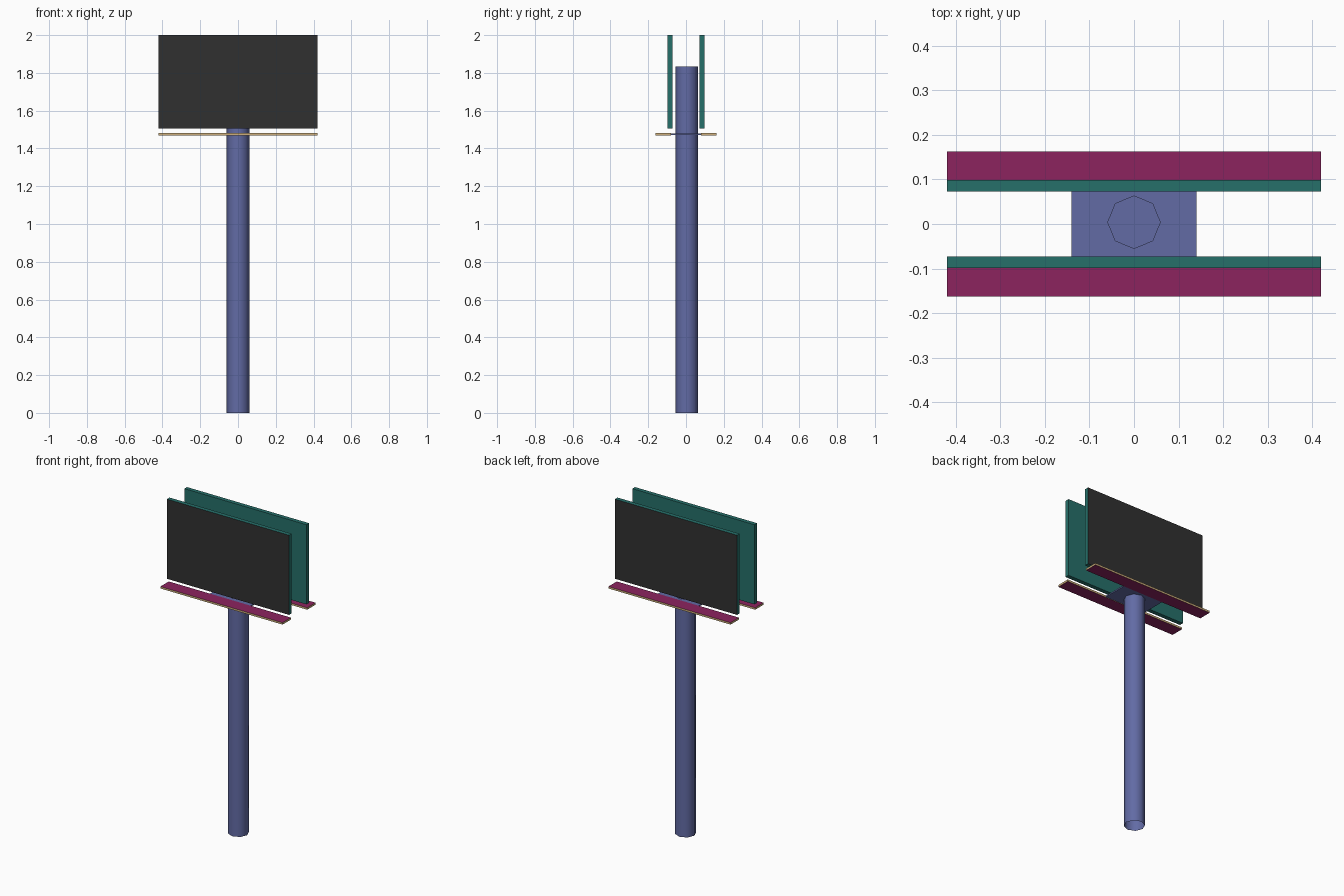
import bpy, bmesh, math

if "Cube" in bpy.data.objects:
    bpy.data.objects.remove(bpy.data.objects["Cube"])


def mat(name, r, g, b):
    lin = lambda c: (c / 255 / 12.92) if c < 11 else ((c / 255 + 0.055) / 1.055) ** 2.4
    m = bpy.data.materials.new(name)
    m.diffuse_color = (lin(r), lin(g), lin(b), 1)
    m.use_nodes = True
    m.node_tree.nodes["Principled BSDF"].inputs["Base Color"].default_value = m.diffuse_color
    return m


BLUE = mat("steel_blue", 98, 107, 165)
TEAL = mat("teal", 38, 112, 106)
BLACK = mat("panel_black", 48, 48, 48)
MAGENTA = mat("magenta", 140, 35, 95)
TAN = mat("tan_edge", 205, 175, 125)


def finish(bm, name, mats):
    me = bpy.data.meshes.new(name)
    bm.to_mesh(me)
    bm.free()
    for m in mats:
        me.materials.append(m)
    ob = bpy.data.objects.new(name, me)
    bpy.context.collection.objects.link(ob)
    return ob


def box(name, lo, hi, mats, rule=None):
    """Box between two corners; rule(normal) picks a material index."""
    bm = bmesh.new()
    bmesh.ops.create_cube(bm, size=1)
    for v in bm.verts:
        v.co = [(a + b) / 2 + c * (b - a) for a, b, c in zip(lo, hi, v.co)]
    bm.normal_update()
    if rule:
        for f in bm.faces:
            f.material_index = rule(f.normal)
    return finish(bm, name, mats)


# Octagonal pole: smooth sides, closed top, open foot
R, H, CY = 0.06, 1.835, 0.004
bm = bmesh.new()
bmesh.ops.create_cone(bm, cap_ends=True, segments=8, radius1=R, radius2=R, depth=H)
for v in bm.verts:
    v.co.y += CY
    v.co.z += H / 2
bm.normal_update()
foot = [f for f in bm.faces if f.normal.z < -0.9]
bmesh.ops.delete(bm, geom=foot, context='FACES_ONLY')
pole = finish(bm, "pole", [BLUE])
bpy.context.view_layer.objects.active = pole
pole.select_set(True)
bpy.ops.object.shade_smooth_by_angle(angle=math.radians(60))

# Centre platform joining the two walkways
box("centre_platform", (-0.14, -0.08, 1.471), (0.14, 0.08, 1.479), [BLUE])

# Display boards (black outer face) and walkways (tan edges) on both sides
for side, s in (("front", -1), ("back", 1)):
    y0, y1 = sorted((s * 0.0725, s * 0.0985))
    box(side + "_board", (-0.42, y0, 1.505), (0.42, y1, 2.0), [TEAL, BLACK],
        lambda n, s=s: int(n.y * s > 0.9))
    y0, y1 = sorted((s * 0.08, s * 0.1625))
    box(side + "_walkway", (-0.42, y0, 1.469), (0.42, y1, 1.481), [MAGENTA, TAN],
        lambda n: int(abs(n.z) < 0.5))
